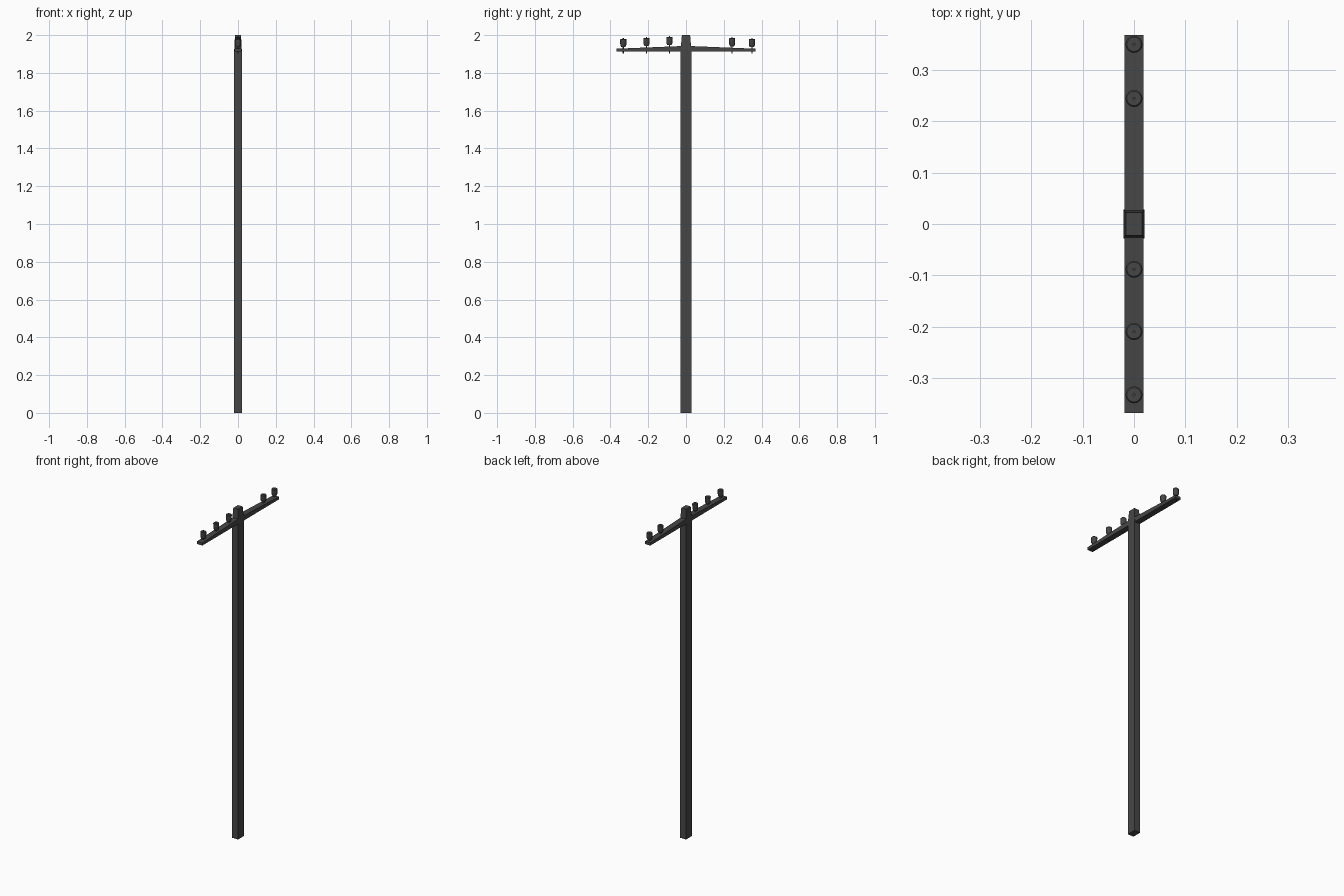
import bpy, bmesh

if "Cube" in bpy.data.objects:
    bpy.data.objects.remove(bpy.data.objects["Cube"])

mat = bpy.data.materials.new("dark grey")
mat.diffuse_color = (0.062, 0.062, 0.062, 1)
mat.use_nodes = True
mat.node_tree.nodes["Principled BSDF"].inputs["Base Color"].default_value = mat.diffuse_color


def finish(name, bm):
    bmesh.ops.recalc_face_normals(bm, faces=bm.faces)
    me = bpy.data.meshes.new(name)
    bm.to_mesh(me)
    bm.free()
    me.materials.append(mat)
    ob = bpy.data.objects.new(name, me)
    bpy.context.collection.objects.link(ob)
    return ob


def loft(bm, rings):
    """Skin matching vertex rings and cap both ends."""
    rings = [[bm.verts.new(p) for p in r] for r in rings]
    n = len(rings[0])
    for a, b in zip(rings, rings[1:]):
        for i in range(n):
            j = (i + 1) % n
            bm.faces.new((a[i], a[j], b[j], b[i]))
    bm.faces.new(rings[0][::-1])
    bm.faces.new(rings[-1])


# Pole: rectangular post with a tapered top
bm = bmesh.new()
loft(bm, [[(sx * x, sy * y, z) for sx, sy in ((-1, -1), (1, -1), (1, 1), (-1, 1))]
          for x, y, z in ((0.02, 0.028, 0), (0.02, 0.028, 1.925), (0.016, 0.022, 2.0))])
finish("pole", bm)

# Crossarm: flat underneath, deeper in the middle
bm = bmesh.new()
loft(bm, [[(-0.018, y, 1.912), (0.018, y, 1.912), (0.018, y, top), (-0.018, y, top)]
          for y, top in ((-0.367, 1.928), (0, 1.943), (0.367, 1.928))])
finish("crossarm", bm)


# Insulators: turned bodies on thin pins through the arm
def lathe(name, y, z, profile, sides=16):
    from math import cos, sin, tau
    bm = bmesh.new()
    loft(bm, [[(r * cos(tau * i / sides), y + r * sin(tau * i / sides), z + h)
               for i in range(sides)] for r, h in profile])
    ob = finish(name, bm)
    bpy.context.view_layer.objects.active = ob
    ob.select_set(True)
    bpy.ops.object.shade_smooth_by_angle()
    ob.select_set(False)


for k, y in enumerate((-0.332, -0.209, -0.088, 0.244, 0.349)):
    top = 1.943 - 0.015 * abs(y) / 0.367
    lathe(f"insulator_{k}", y, top,
          ((0.011, 0.008), (0.016, 0.018), (0.0165, 0.048), (0.014, 0.051)))
    lathe(f"insulator_pin_{k}", y, top, ((0.003, 1.902 - top), (0.003, 0.056)), 8)
